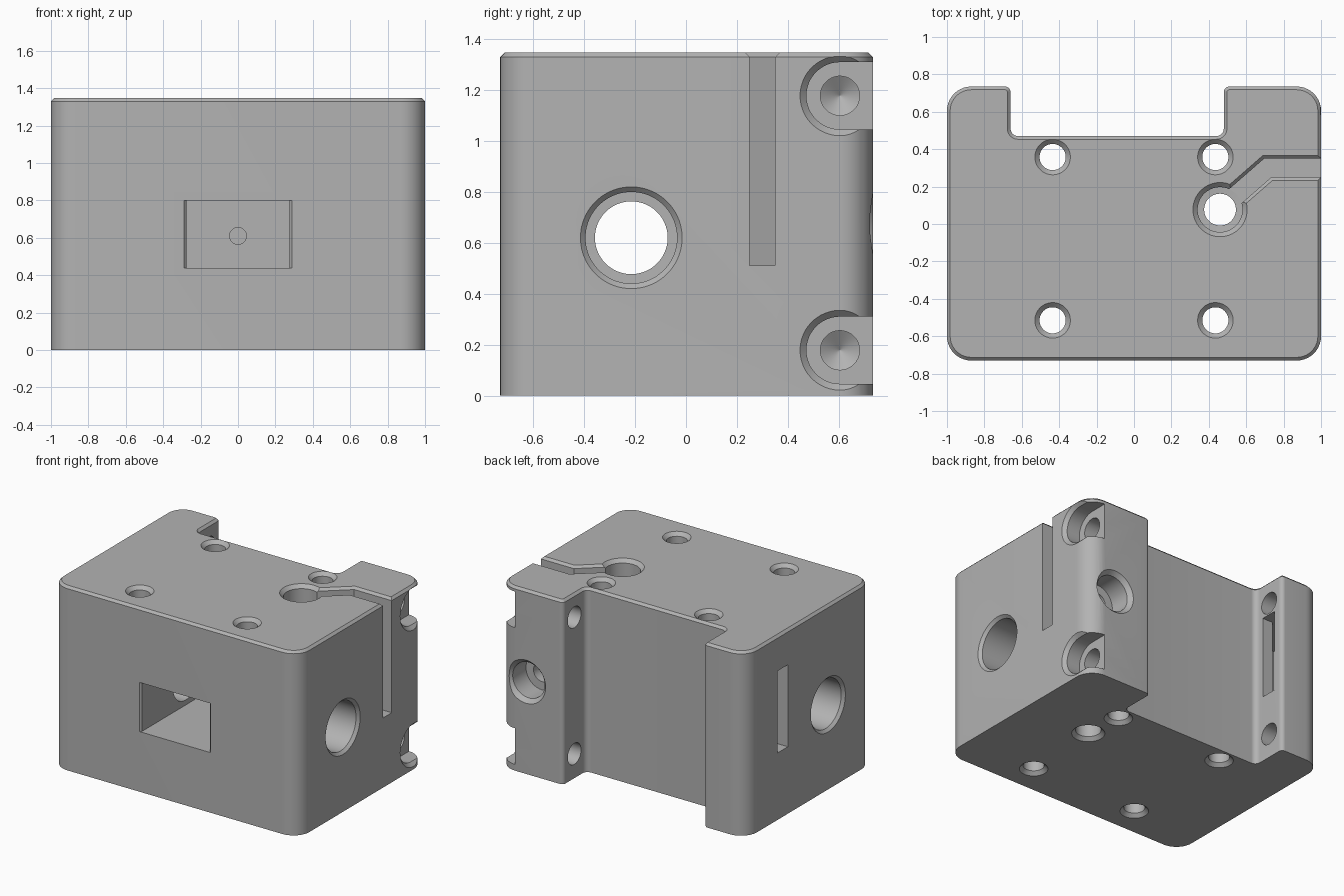
import bpy, bmesh, math
from mathutils import Vector

if "Cube" in bpy.data.objects:
    bpy.data.objects.remove(bpy.data.objects["Cube"])

TOP = 1.347
grey = bpy.data.materials.new("matte_grey")
grey.diffuse_color = (0.45, 0.45, 0.45, 1)
grey.use_nodes = True
grey.node_tree.nodes["Principled BSDF"].inputs["Base Color"].default_value = grey.diffuse_color


def loft(name, rings):
    """Closed solid through rings of equal point count."""
    bm = bmesh.new()
    vs = [[bm.verts.new(p) for p in r] for r in rings]
    n = len(rings[0])
    for a, b in zip(vs, vs[1:]):
        for i in range(n):
            j = (i + 1) % n
            bm.faces.new((a[i], a[j], b[j], b[i]))
    bm.faces.new(vs[0][::-1])
    bm.faces.new(vs[-1])
    bmesh.ops.recalc_face_normals(bm, faces=bm.faces)
    me = bpy.data.meshes.new(name)
    bm.to_mesh(me)
    bm.free()
    ob = bpy.data.objects.new(name, me)
    bpy.context.collection.objects.link(ob)
    return ob


def rounded(corners, steps=10):
    """Outline with filleted corners given as (x, y, radius)."""
    out = []
    for i, (x, y, r) in enumerate(corners):
        p = Vector((x, y))
        a = (Vector(corners[i - 1][:2]) - p).normalized()
        b = (Vector(corners[(i + 1) % len(corners)][:2]) - p).normalized()
        c = p + (a + b) * r
        for k in range(steps + 1):
            t = k / steps * math.pi / 2
            out.append(c - b * r * math.cos(t) - a * r * math.sin(t))
    return out


def strip(path, half):
    """Outline of a mitred channel along a 2D path."""
    pts = [Vector(p) for p in path]
    left, right = [], []
    for i, p in enumerate(pts):
        d0 = (p - pts[i - 1]).normalized() if i else (pts[1] - p).normalized()
        d1 = (pts[i + 1] - p).normalized() if i < len(pts) - 1 else d0
        m = (d0 + d1).normalized()
        off = Vector((-m.y, m.x)) * half / m.dot(d1)
        left.append(p + off)
        right.append(p - off)
    return left + right[::-1]


def at_z(outline, z):
    return [(p[0], p[1], z) for p in outline]


cutters = []


def bore(axis, u, v, stations, n=48):
    """Stepped round hole; stations are (position along axis, radius)."""
    rings = []
    for t, r in stations:
        ring = []
        for k in range(n):
            a = 2 * math.pi * (k + 0.5) / n
            p, q = u + r * math.cos(a), v + r * math.sin(a)
            ring.append({'x': (t, p, q), 'y': (p, t, q), 'z': (p, q, t)}[axis])
        rings.append(ring)
    cutters.append(loft("hole_cutter", rings))


# Block with a wide notch in the back and a chamfered top edge
outline = rounded([(-1, -.73, .13), (1, -.73, .13), (1, .735, .13), (.48, .735, .03),
                   (.48, .47, .04), (-.66, .47, .04), (-.66, .735, .03), (-1, .735, .13)])
block = loft("housing_block", [at_z(outline, 0), at_z(outline, TOP - .017)])
bm = bmesh.new()
bm.from_mesh(block.data)
lid = max(bm.faces, key=lambda f: f.calc_center_median().z)
ring = bmesh.ops.inset_region(bm, faces=[lid], thickness=.017, use_even_offset=True)
for v in lid.verts:
    v.co.z = TOP
bm.to_mesh(block.data)
bm.free()

# Four countersunk vertical screw holes
for x in (-.435, .435):
    for y in (-.515, .358):
        bore('z', x, y, [(-.03, .125), (.025, .07), (TOP - .025, .07), (TOP + .03, .125)])

# Larger stepped vertical hole
bore('z', .46, .077, [(-.03, .14), (.025, .085), (.5, .085), (.503, .12),
                      (TOP - .025, .12), (TOP + .03, .175)])

# Cross bore along x, wide at both ends
bore('x', -.215, .62, [(-1.03, .23), (-.98, .18), (-.42, .18), (-.419, .143),
                       (.419, .143), (.42, .18), (.98, .18), (1.03, .23)], 64)

# Wire channel from the large hole to the right side
path = [(.46, .077), (.715, .30), (1.1, .30)]
cutters.append(loft("channel_cutter", [at_z(strip(path, .05), .51),
                                       at_z(strip(path, .05), TOP - .017),
                                       at_z(strip(path, .084), TOP + .017)]))

# Slot through the left prong
path = [(-.5, .6), (-.79, .6), (-.87, .31), (-1.1, .31)]
cutters.append(loft("prong_slot_cutter", [at_z(strip(path, .06), .49),
                                          at_z(strip(path, .06), 1.09)]))

# Front window pocket with a small hole in its back wall
def window(y, g=0):
    w = .275 + g
    return [(-w, y, .44), (w, y, .44), (w, y, .80), (-w, y, .80)]


cutters.append(loft("window_cutter", [window(-.76, .04), window(-.715), window(.1)]))
bore('y', 0, .61, [(.05, .045), (.3, .045)], 24)

# Clamp screws through the prongs, with U-shaped pockets on the right face
def u_shape(x, zc, r):
    arc = [(x, .605 - r * math.sin(math.pi * k / 24), zc + r * math.cos(math.pi * k / 24))
           for k in range(25)]
    return [(x, .9, zc + r)] + arc + [(x, .9, zc - r)]


for zc in (.178, 1.178):
    bore('x', .605, zc, [(-.90, .001), (-.85, .077), (.95, .077)])
    cutters.append(loft("pocket_cutter", [u_shape(.87, zc, .132), u_shape(.975, zc, .132),
                                          u_shape(1.02, zc, .177)]))

# Stepped hole in the back of the right prong
bore('y', .78, .675, [(.33, .07), (.55, .07), (.551, .13), (.705, .13), (.775, .195)])

# Carve everything out of the block
bpy.context.view_layer.objects.active = block
block.select_set(True)
for c in cutters:
    c.hide_render = True
    mod = block.modifiers.new("cut", 'BOOLEAN')
    mod.operation = 'DIFFERENCE'
    mod.solver = 'EXACT'
    mod.object = c
    bpy.ops.object.modifier_apply(modifier=mod.name)
for c in cutters:
    bpy.data.objects.remove(c, do_unlink=True)

block.data.materials.clear()
block.data.materials.append(grey)
for p in block.data.polygons:
    p.material_index = 0
bpy.ops.object.shade_smooth_by_angle(angle=math.radians(25))
